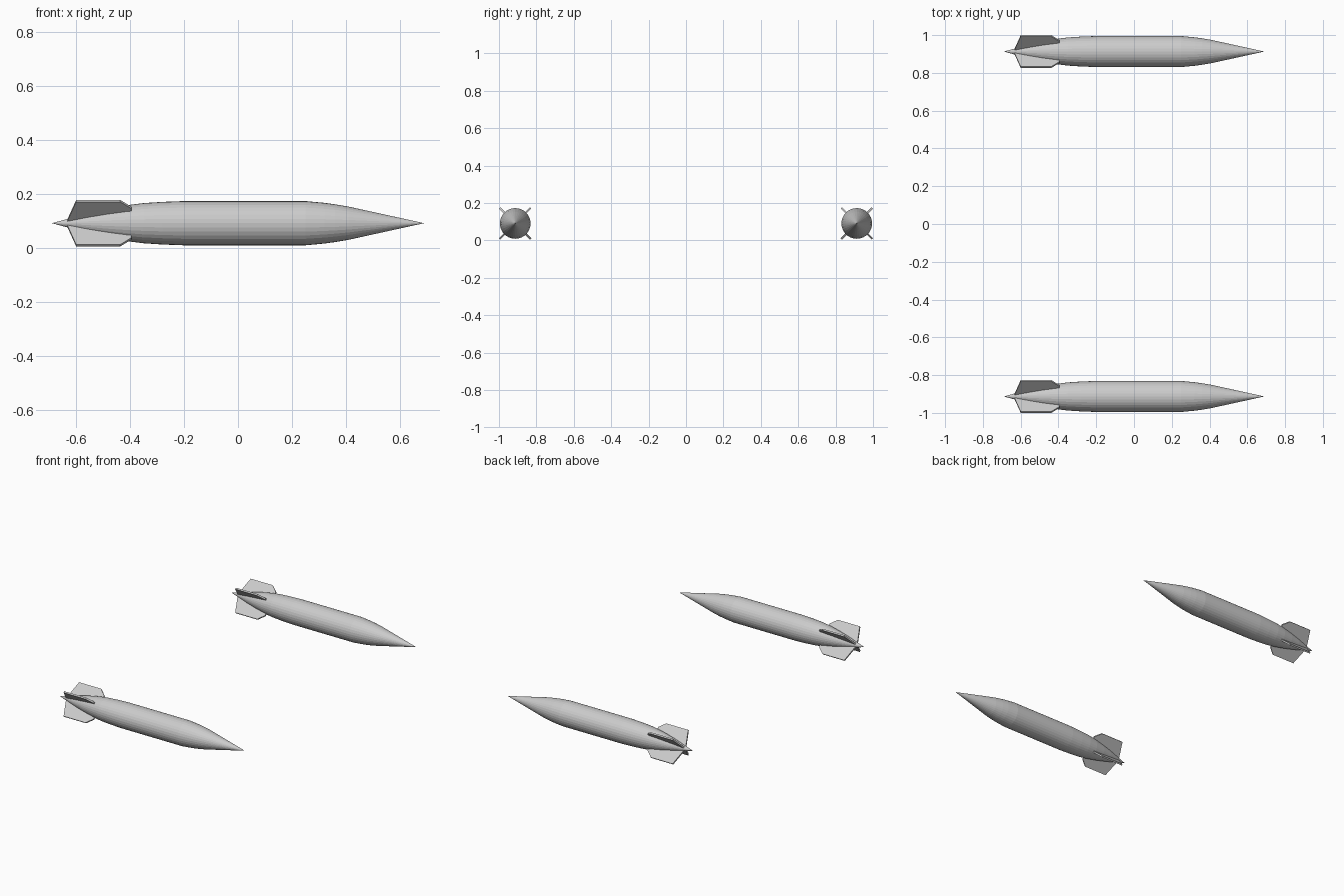
import bpy, bmesh, math
from mathutils import Matrix, Vector

if "Cube" in bpy.data.objects:
    bpy.data.objects.remove(bpy.data.objects["Cube"])

CY, CZ, SEG = 0.913, 0.091, 32
# body profile: (x, radius) from tail to nose
PROFILE = [(-0.69, 0), (-0.62, 0.019), (-0.55, 0.038), (-0.48, 0.054), (-0.41, 0.067),
           (-0.35, 0.0745), (-0.28, 0.079), (-0.20, 0.082), (0.25, 0.082), (0.32, 0.0755),
           (0.36, 0.070), (0.41, 0.0615), (0.69, 0)]
# fin outline: (x, distance from axis)
FIN = [(-0.635, 0.008), (-0.60, 0.117), (-0.437, 0.117), (-0.395, 0.081), (-0.395, 0.05)]
THICK = 0.010


def finish(bm, name, y):
    bmesh.ops.recalc_face_normals(bm, faces=bm.faces)
    mesh = bpy.data.meshes.new(name)
    bm.to_mesh(mesh)
    bm.free()
    ob = bpy.data.objects.new(name, mesh)
    ob.location = (0, y, CZ)
    bpy.context.collection.objects.link(ob)


def body(name, y):
    # lathe the profile around the x axis
    bm = bmesh.new()
    vs = [bm.verts.new((x, 0, r)) for x, r in PROFILE]
    es = [bm.edges.new(p) for p in zip(vs, vs[1:])]
    bmesh.ops.spin(bm, geom=vs + es, cent=(0, 0, 0), axis=(1, 0, 0),
                   angle=math.tau, steps=SEG, use_duplicate=False)
    bmesh.ops.remove_doubles(bm, verts=bm.verts, dist=0.0002)
    finish(bm, name, y)


def fins(name, y):
    # four thin plates in an X arrangement
    bm = bmesh.new()
    for k in range(4):
        rot = Matrix.Rotation(math.radians(45 + 90 * k), 4, 'X')
        face = bm.faces.new([bm.verts.new(rot @ Vector((x, -THICK / 2, r))) for x, r in FIN])
        ext = bmesh.ops.extrude_face_region(bm, geom=[face], use_keep_orig=True)
        moved = [g for g in ext['geom'] if isinstance(g, bmesh.types.BMVert)]
        bmesh.ops.translate(bm, verts=moved, vec=rot @ Vector((0, THICK, 0)))
    finish(bm, name, y)


for side, y in (("right", -CY), ("left", CY)):
    body(side + "_body", y)
    fins(side + "_tail_fins", y)
